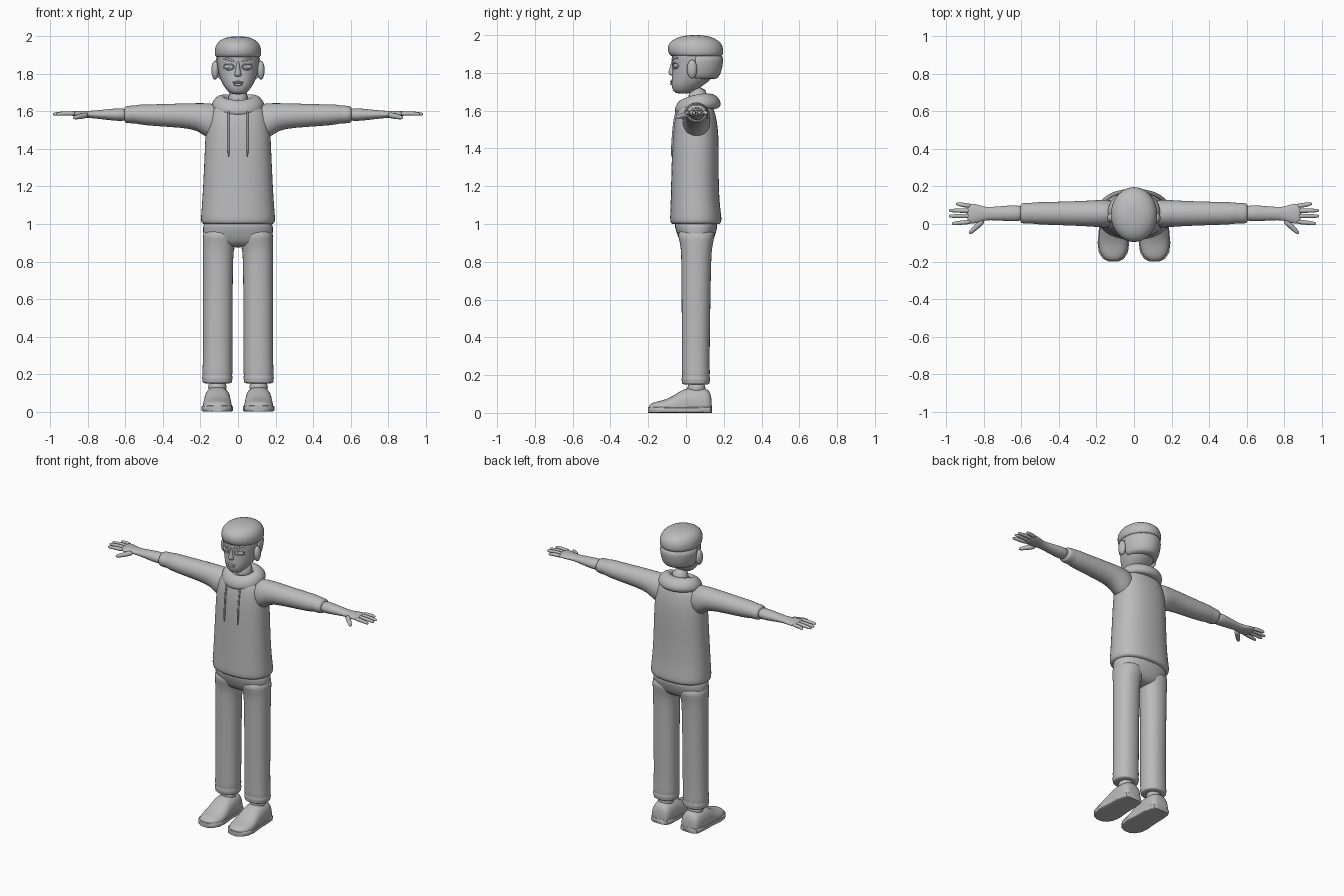
import bpy, bmesh, math
from mathutils import Vector

if "Cube" in bpy.data.objects:
    bpy.data.objects.remove(bpy.data.objects["Cube"])

grey = bpy.data.materials.new("plain_grey")
grey.use_nodes = True
grey.diffuse_color = (.5, .5, .5, 1)
for node in grey.node_tree.nodes:
    if node.type == 'BSDF_PRINCIPLED':
        node.inputs["Base Color"].default_value = (.5, .5, .5, 1)


def finish(name, bm, smooth=1, sharp=None):
    bmesh.ops.recalc_face_normals(bm, faces=bm.faces)
    mesh = bpy.data.meshes.new(name)
    bm.to_mesh(mesh)
    bm.free()
    mesh.materials.append(grey)
    mesh.polygons.foreach_set("use_smooth", [True] * len(mesh.polygons))
    if sharp:
        mesh.set_sharp_from_angle(angle=math.radians(sharp))
    ob = bpy.data.objects.new(name, mesh)
    bpy.context.collection.objects.link(ob)
    if smooth:
        ob.modifiers.new("rounding", 'SUBSURF').levels = smooth
        ob.modifiers["rounding"].render_levels = smooth


def skin(name, rings, sides=24, p=2, closed=False, clip=None, mirror=False, **kw):
    """Bridge superellipse rings, each a centre and two half-axis vectors."""
    for prefix, s in ((("left_", 1), ("right_", -1)) if mirror else (("", 1),)):
        bm = bmesh.new()
        loops = []
        for c, u, v in rings:
            loop = []
            for i in range(sides):
                a = math.tau * i / sides
                ca, sa = math.cos(a), math.sin(a)
                pt = c + u * math.copysign(abs(ca) ** (2 / p), ca) \
                    + v * math.copysign(abs(sa) ** (2 / p), sa)
                if clip:
                    pt[clip[0]] = max(pt[clip[0]], clip[1])
                pt.x *= s
                loop.append(bm.verts.new(pt))
            loops.append(loop)
        pairs = list(zip(loops, loops[1:]))
        if closed:
            pairs.append((loops[-1], loops[0]))
        else:
            bm.faces.new(loops[0])
            bm.faces.new(loops[-1])
        for a, b in pairs:
            for i in range(sides):
                j = (i + 1) % sides
                bm.faces.new((a[i], a[j], b[j], b[i]))
        finish(prefix + name, bm, **kw)


def loft(name, axis, rows, **kw):
    """Rows: position along axis, then low and high limits on the other two axes."""
    i, j = [k for k in range(3) if k != axis]
    rings = []
    for pos, a0, a1, b0, b1 in rows:
        c, u, v = Vector(), Vector(), Vector()
        c[axis], c[i], c[j] = pos, (a0 + a1) / 2, (b0 + b1) / 2
        u[i], v[j] = (a1 - a0) / 2, (b1 - b0) / 2
        rings.append((c, u, v))
    skin(name, rings, **kw)


def column(name, rows, **kw):
    """Upright centred loft: height, half width, front and back."""
    loft(name, 2, [(z, -w, w, y0, y1) for z, w, y0, y1 in rows], **kw)


def tube(name, points, radii, **kw):
    pts = [Vector(q) for q in points]
    rings = []
    for k, c in enumerate(pts):
        d = (pts[min(k + 1, len(pts) - 1)] - pts[max(k - 1, 0)]).normalized()
        ref = Vector((0, 0, 1)) if abs(d.z) < .8 else Vector((0, 1, 0))
        u = d.cross(ref).normalized()
        rings.append((c, u * radii[k], u.cross(d) * radii[k]))
    skin(name, rings, sides=10, **kw)


def ball(name, centre, radii, mirror=False):
    for prefix, s in ((("left_", 1), ("right_", -1)) if mirror else (("", 1),)):
        bm = bmesh.new()
        bmesh.ops.create_uvsphere(bm, u_segments=20, v_segments=12, radius=1)
        for v in bm.verts:
            v.co = Vector([c + r * q for c, r, q in zip(centre, radii, v.co)])
            v.co.x *= s
        finish(prefix + name, bm, smooth=0)


# Hooded top: body, sleeves, rolled hood and drawstrings
column("hoodie_body", [
    (.995, .185, -.07, .175), (1.005, .197, -.083, .187), (1.03, .2, -.086, .19),
    (1.08, .195, -.083, .182), (1.2, .187, -.08, .173), (1.4, .178, -.075, .175),
    (1.5, .174, -.07, .172), (1.58, .162, -.058, .158), (1.63, .135, -.04, .14),
    (1.655, .09, -.01, .11)], p=2.3)
loft("sleeve", 0, [
    (.08, -.02, .13, 1.44, 1.64), (.17, -.02, .13, 1.455, 1.645),
    (.21, -.015, .127, 1.5, 1.645), (.3, -.01, .122, 1.513, 1.643),
    (.45, -.005, .118, 1.522, 1.638), (.53, -.002, .117, 1.53, 1.638),
    (.55, .005, .112, 1.538, 1.631), (.59, 0, .113, 1.535, 1.631),
    (.61, .008, .107, 1.542, 1.625)], mirror=True)
hood = []
for k in range(32):
    t = math.tau * k / 32
    out = Vector((math.sin(t), -math.cos(t), 0))
    centre = Vector((.105 * out.x, .055 + .086 * out.y,
                     1.635 + .015 * out.y + .01 * out.x ** 2))
    hood.append((centre, out * (.034 + .008 * out.y),
                 Vector((0, 0, .042)) - out * .015))
skin("hood", hood, sides=12, closed=True)
tube("drawstring", [(.05, -.046, 1.61), (.05, -.063, 1.55), (.05, -.071, 1.45),
                    (.05, -.076, 1.35)], [.006] * 4, mirror=True)

# Trousers with bunched cuffs
column("trouser_hips", [
    (1.04, .185, -.07, .17), (.98, .188, -.06, .168), (.93, .187, -.042, .152),
    (.895, .17, -.025, .135), (.875, .1, .01, .1)], p=2.3)
loft("trouser_leg", 2, [
    (.98, .002, .188, -.055, .16), (.92, .004, .188, -.037, .148),
    (.87, .02, .188, -.028, .138), (.83, .027, .188, -.025, .134),
    (.5, .028, .187, -.023, .128), (.24, .03, .187, -.022, .125),
    (.205, .028, .192, -.024, .128), (.195, .032, .187, -.02, .124),
    (.178, .027, .194, -.026, .13), (.165, .032, .188, -.021, .125),
    (.155, .03, .191, -.023, .127), (.148, .045, .175, -.01, .115)],
    p=2.2, mirror=True)

# Ankles and shoes
tube("ankle", [(.11, .055, .08), (.11, .055, .18)], [.056] * 2, mirror=True)
shoe = [(.137, .06, .035), (.13, .11, .055), (.11, .132, .066), (.05, .137, .071),
        (-.01, .13, .072), (-.05, .102, .075), (-.1, .072, .08), (-.15, .062, .074),
        (-.185, .052, .052), (-.2, .034, .022)]
loft("shoe", 1, [(y, .11 - w, .11 + w, -.3 * h, h) for y, h, w in shoe],
     p=2.4, clip=(2, 0), mirror=True)
loft("shoe_sole", 1, [(y, .11 - w - .004, .11 + w + .004, 0, .032)
                      for y, h, w in shoe], p=7, mirror=True, smooth=0, sharp=40)

# Forearm, palm, fingers and thumb
loft("forearm", 0, [
    (.58, .012, .102, 1.545, 1.62), (.66, .014, .1, 1.55, 1.616),
    (.74, .02, .092, 1.56, 1.607), (.79, .02, .09, 1.565, 1.603),
    (.815, .012, .098, 1.566, 1.603), (.85, .002, .108, 1.57, 1.604),
    (.875, .002, .11, 1.574, 1.602), (.89, .012, .1, 1.578, 1.598)], mirror=True)
fingers = {"index": (.013, .972, .002), "middle": (.043, .988, .042),
           "ring": (.07, .987, .072), "little": (.096, .95, .108)}
for name, (root, tip, end) in fingers.items():
    mid = (root + end) / 2
    tube(name + "_finger", [(.86, root, 1.588), (.92, mid, 1.59),
                            (tip - .012, end, 1.586), (tip, end, 1.585)],
         [.014, .0125, .01, .006], mirror=True)
tube("thumb", [(.8, .025, 1.582), (.835, -.01, 1.575), (.868, -.042, 1.568),
               (.878, -.052, 1.566)], [.018, .016, .012, .007], mirror=True)

# Neck and head
tube("neck", [(0, .065, 1.58), (0, .06, 1.74)], [.06, .06])
column("head", [
    (1.69, .03, -.05, .02), (1.702, .05, -.068, .045), (1.73, .073, -.078, .085),
    (1.76, .09, -.077, .13), (1.8, .104, -.074, .16), (1.845, .112, -.072, .175),
    (1.88, .115, -.078, .18), (1.93, .112, -.075, .175), (1.97, .08, -.04, .14)],
    p=2.2)

# Hair: cap with a fringe, and the back of the head
column("hair_cap", [
    (1.887, .118, -.078, .19), (1.893, .123, -.09, .197), (1.93, .126, -.101, .2),
    (1.962, .116, -.09, .186), (1.985, .09, -.055, .15), (1.997, .055, -.01, .11),
    (2, .02, .03, .07)])
column("hair_back", [
    (1.765, .09, -.06, .155), (1.775, .107, -.08, .175), (1.81, .117, -.09, .19),
    (1.86, .122, -.09, .199), (1.91, .123, -.09, .199)], clip=(1, .048))

# Face
ball("ear", (.122, .032, 1.82), (.02, .027, .05), mirror=True)
ball("eye", (.05, -.051, 1.838), (.025, .015, .013), mirror=True)
lid = []
for k in range(20):
    t = math.tau * k / 20
    out = Vector((math.cos(t), 0, math.sin(t)))
    x = .05 + .028 * out.x
    y = .05 - .122 * math.sqrt(1 - (x / .115) ** 2)
    lid.append((Vector((x, y, 1.838 + .016 * out.z)), out * .004, Vector((0, .005, 0))))
skin("eyelid", lid, sides=8, closed=True, mirror=True)
tube("eyebrow", [(.02, -.075, 1.866), (.05, -.067, 1.881), (.085, -.036, 1.88)],
     [.006, .007, .004], mirror=True)
column("nose", [
    (1.872, .009, -.078, -.04), (1.84, .01, -.081, -.04), (1.808, .016, -.094, -.04),
    (1.793, .021, -.092, -.04), (1.784, .014, -.08, -.04)])
ball("upper_lip", (0, -.07, 1.755), (.031, .014, .007))
ball("lower_lip", (0, -.07, 1.743), (.025, .014, .008))
